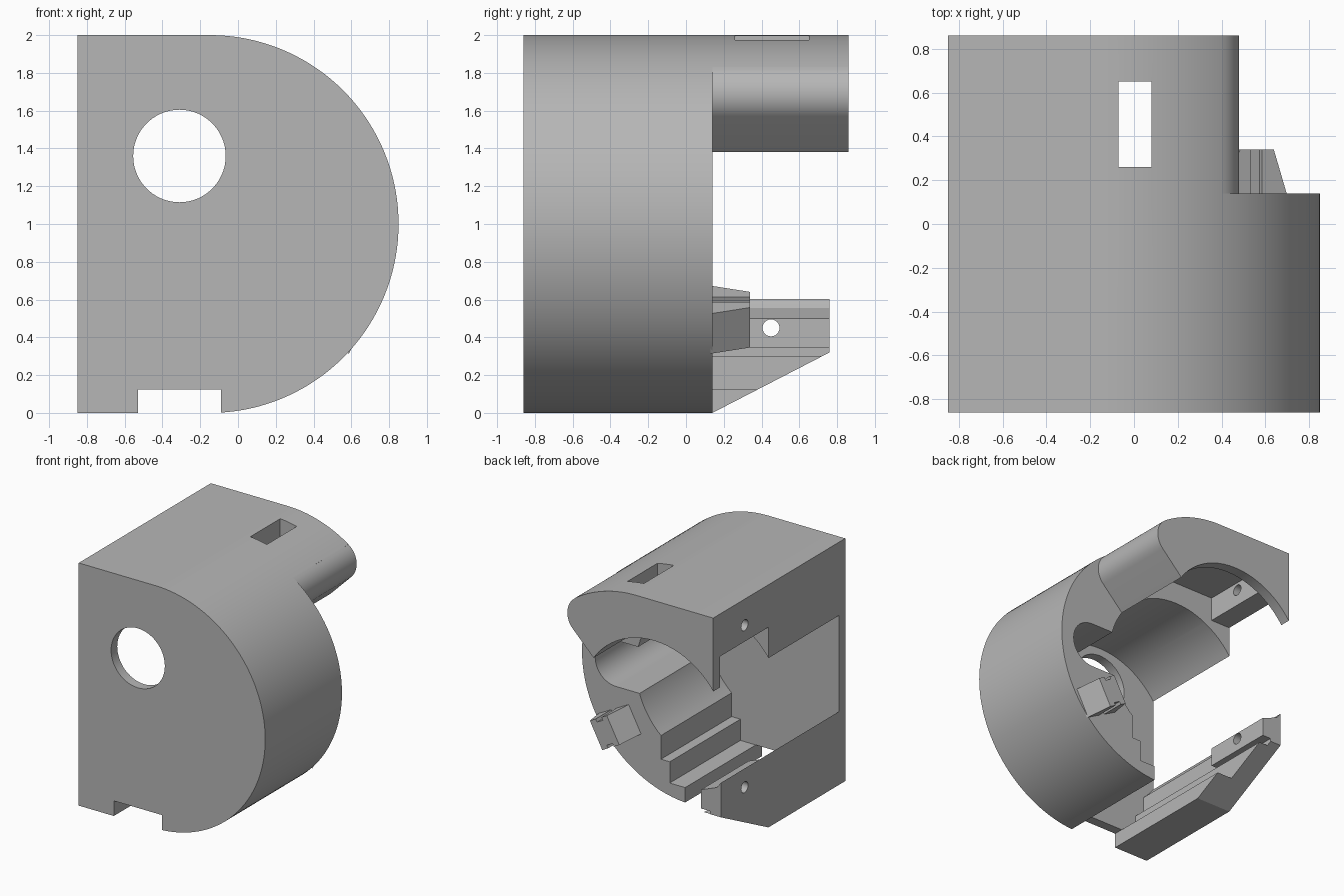
import bpy, bmesh, math
from mathutils import Vector

cube = bpy.data.objects.get("Cube")
if cube:
    bpy.data.objects.remove(cube, do_unlink=True)

grey = bpy.data.materials.new("matte grey")
grey.use_nodes = True
colour = (0.47, 0.47, 0.47, 1)
grey.diffuse_color = colour
grey.node_tree.nodes["Principled BSDF"].inputs["Base Color"].default_value = colour


def arc(cx, cz, r, a0, a1, n):
    """Points on an arc, angles in degrees."""
    angles = [math.radians(a0 + (a1 - a0) * i / n) for i in range(n + 1)]
    return [(cx + r * math.cos(a), cz + r * math.sin(a)) for a in angles]


def rect(x0, x1, z0, z1):
    return [(x0, z0), (x1, z0), (x1, z1), (x0, z1)]


def prism(name, points, start, end, axis="y"):
    """Extrude an (x, z) outline along y, or a (y, z) outline along x."""
    bm = bmesh.new()

    def place(p, d):
        return (p[0], d, p[1]) if axis == "y" else (d, p[0], p[1])

    first = [bm.verts.new(place(p, start)) for p in points]
    last = [bm.verts.new(place(p, end)) for p in points]
    bm.faces.new(first)
    bm.faces.new(last[::-1])
    n = len(points)
    for i in range(n):
        j = (i + 1) % n
        bm.faces.new((first[i], first[j], last[j], last[i]))
    bmesh.ops.recalc_face_normals(bm, faces=bm.faces)
    return finish(name, bm)


def finish(name, bm):
    mesh = bpy.data.meshes.new(name)
    bm.to_mesh(mesh)
    bm.free()
    obj = bpy.data.objects.new(name, mesh)
    bpy.context.collection.objects.link(obj)
    mesh.materials.append(grey)
    return obj


def select(obj):
    bpy.ops.object.select_all(action="DESELECT")
    obj.select_set(True)
    bpy.context.view_layer.objects.active = obj


def cut(obj, cutter):
    """Subtract the cutter and discard it."""
    mod = obj.modifiers.new("cut", "BOOLEAN")
    mod.operation = "DIFFERENCE"
    mod.solver = "EXACT"
    mod.object = cutter
    select(obj)
    bpy.ops.object.modifier_apply(modifier=mod.name)
    bpy.data.objects.remove(cutter, do_unlink=True)


FRONT, STEP, BACK = -0.86, 0.14, 0.86
PLATE = -0.78          # inner face of the front plate
BORE_X = -0.31         # axis of the bore
SIDE = -0.85

# Housing: D-shaped shell
outline = [(SIDE, 0)] + arc(-0.15, 1, 1, -90, 90, 72) + [(SIDE, 2)]
housing = prism("housing", outline, FRONT, BACK)

# Rear cutaway leaves the rounded upper canopy and the lower rail
rounding = arc(0.31, 1.69, 0.17, -45, 56.3, 16)
rear = [(0, 1), (0.24, 1.38)] + rounding
rear += [(0.71, 2.29), (1.5, 2.29), (1.5, -0.2), (-0.53, -0.2), (-0.53, 1)]
cut(housing, prism("rear_cut", rear, STEP, 1))

# Main bore, open through the flat side
cut(housing, prism("bore_cut", arc(BORE_X, 1, 0.67, 0, 355, 71), PLATE, 1))

# Stepped channel below the bore, symmetric about its axis
for half, low, high in ((0.44, 0.30, 0.72), (0.36, 0.125, 0.5)):
    cut(housing, prism("channel_cut", rect(BORE_X - half, BORE_X + half, low, high), PLATE, 1))
cut(housing, prism("slot_cut", rect(BORE_X - 0.22, BORE_X + 0.22, -0.2, 0.125), -1, 1))

# Side pocket with a rounded end
lobe = [(0.1, 0.79)] + arc(0.54, 0.98, 0.19, -90, 90, 24) + [(0.1, 1.17)]
cut(housing, prism("lobe_cut", lobe, PLATE, STEP + 0.05))

# Round front window
cut(housing, prism("window_cut", arc(BORE_X, 1.36, 0.245, 0, 354, 59), -1, -0.7))

# Canopy pocket, side notch and top slot
cut(housing, prism("pocket_cut", rect(-0.67, 0.08, 1.2, 1.85), STEP, 0.77))
cut(housing, prism("notch_cut", rect(-1, -0.6, 1.2, 1.65), STEP, 0.77))
cut(housing, prism("top_slot_cut", rect(-0.07, 0.08, 1.7, 2.2), 0.26, 0.65))

# Sloped underside and end of the lower rail
slope = [(STEP, -0.2), (STEP, 0), (0.76, 0.32), (0.76, 1), (1, 1), (1, -0.2)]
cut(housing, prism("slope_cut", slope, -1, -0.4, "x"))

# Rail block with a chamfered top
block = [(SIDE, 0.345), (-0.67, 0.345), (-0.67, 0.50), (SIDE, 0.57)]
rail_block = prism("rail_block", block, STEP, 0.76)

# Screw holes in the canopy wall and rail
for z in (0.45, 1.785):
    for part in (housing, rail_block):
        cut(part, prism("screw_cut", arc(0.45, z, 0.045, 0, 345, 23), -1, -0.6, "x"))

# Snap tab: two tapered prongs joined by a thinner web
corner = Vector((0.70, 0.525))
u = Vector((0.88, -0.47)).normalized()
v = Vector((-u.y, u.x))


def tab(name, near, far, inset):
    """near and far give the span along u at the root and at the tip."""
    bm = bmesh.new()
    rings = []
    for y, (a, b) in ((STEP - 0.01, near), (0.34, far)):
        ring = []
        for s, t in ((a, -inset), (b, -inset), (b, inset - 0.24), (a, inset - 0.24)):
            p = corner + u * s + v * t
            ring.append(bm.verts.new((p.x, y, p.y)))
        rings.append(ring)
    for ring in rings:
        bm.faces.new(ring)
    for i in range(4):
        j = (i + 1) % 4
        bm.faces.new((rings[0][i], rings[0][j], rings[1][j], rings[1][i]))
    bmesh.ops.recalc_face_normals(bm, faces=bm.faces)
    return finish(name, bm)


tabs = [
    tab("outer_prong", (-0.13, 0), (-0.13, -0.07), 0),
    tab("inner_prong", (-0.315, -0.19), (-0.245, -0.19), 0),
    tab("prong_web", (-0.19, -0.13), (-0.19, -0.13), 0.025),
]

for obj in [housing, rail_block] + tabs:
    select(obj)
    bpy.ops.object.shade_smooth_by_angle(angle=math.radians(25))
